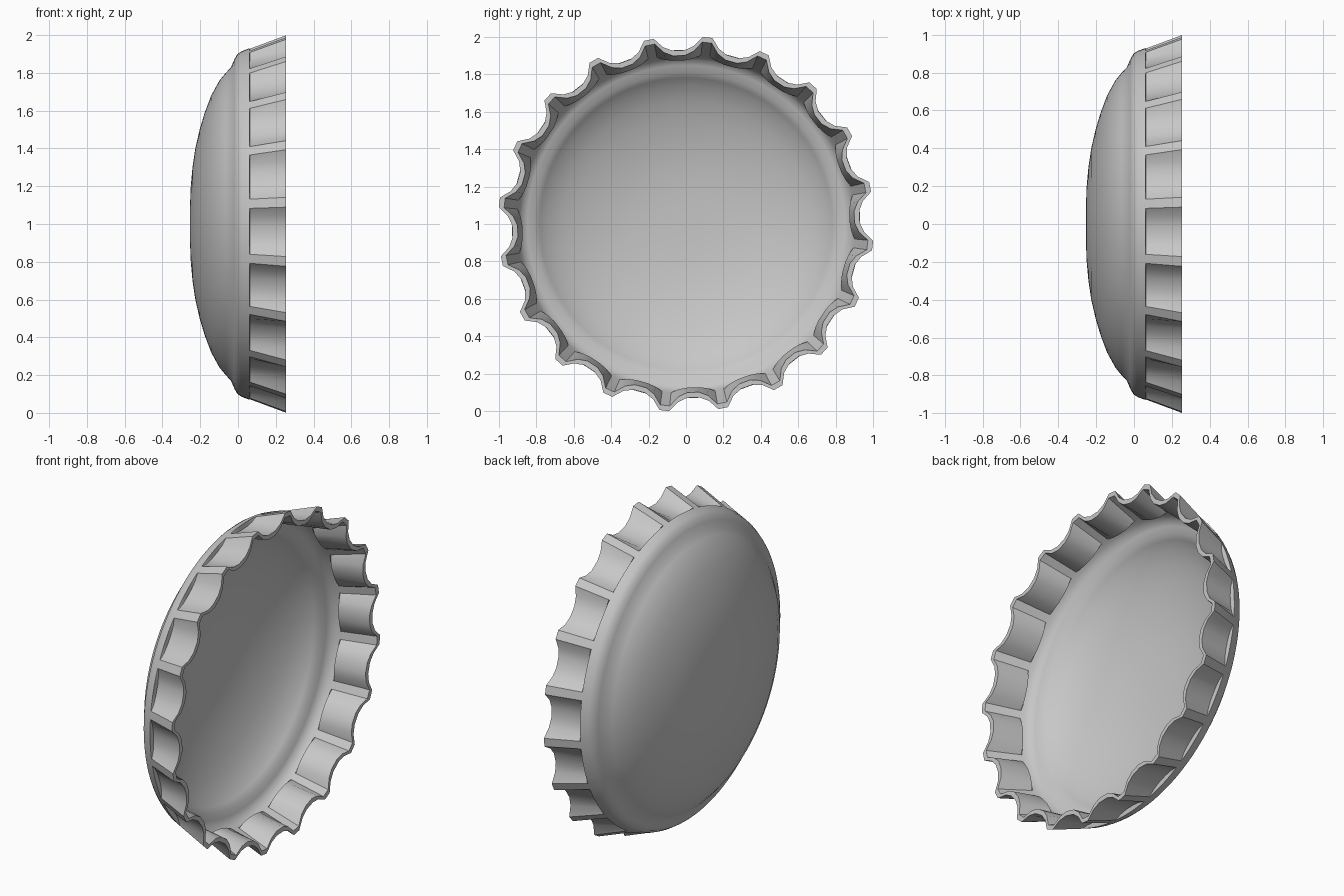
import bpy, bmesh
from math import radians, sin, cos

if "Cube" in bpy.data.objects:
    bpy.data.objects.remove(bpy.data.objects["Cube"], do_unlink=True)

TEETH = 20
PHASE = radians(6.6)      # first ridge, measured from +z toward +y
WALL = 0.028
# Cross-section of one tooth: (degrees from valley centre, recess share)
TOOTH = [(-7.5, 0.0), (-5, 0.68), (-2, 1.0), (2, 1.0), (5, 0.68), (7.5, 0.0)]

# Profiles: (x, ridge radius, recess depth), from dome centre to open rim
dome = [(-0.254, 0.1), (-0.25, 0.2), (-0.241, 0.3), (-0.226, 0.4), (-0.203, 0.5),
        (-0.176, 0.59), (-0.142, 0.68), (-0.098, 0.76), (-0.065, 0.8), (-0.037, 0.83)]
shoulder = [(-0.02, 0.87), (-0.003, 0.9), (0.02, 0.915)]
skirt = [(0.06, 0.93, 0.0), (0.064, 0.932, 0.03), (0.255, 1.003, 0.075)]

outer = [(x, r, 0.0) for x, r in dome + shoulder] + skirt
inner = [(x + WALL, r * 0.975, 0.0) for x, r in dome]
inner += [(x + WALL * 0.7, r - WALL * 0.8, 0.0) for x, r in shoulder]
inner += [(x, r - WALL, d) for x, r, d in skirt]


def add_ring(bm, x, radius, depth):
    ring = []
    for t in range(TEETH):
        for offset, share in TOOTH:
            a = PHASE + radians((t + 0.5) * 360 / TEETH + offset)
            r = radius - depth * share
            ring.append(bm.verts.new((x, r * sin(a), 1 + r * cos(a))))
    return ring


bm = bmesh.new()
rings = [add_ring(bm, *p) for p in outer + inner[::-1]]
for a, b in zip(rings, rings[1:]):
    for i in range(len(a)):
        j = (i + 1) % len(a)
        bm.faces.new((a[i], a[j], b[j], b[i]))
# Close the dome centre on both sides
for ring, x in ((rings[0], -0.255), (rings[-1], -0.255 + WALL)):
    pole = bm.verts.new((x, 0, 1))
    for i in range(len(ring)):
        bm.faces.new((pole, ring[i], ring[(i + 1) % len(ring)]))
bmesh.ops.recalc_face_normals(bm, faces=bm.faces)

mesh = bpy.data.meshes.new("bottle_cap")
bm.to_mesh(mesh)
bm.free()
cap = bpy.data.objects.new("bottle_cap", mesh)
bpy.context.collection.objects.link(cap)

# Plain metal grey
grey = bpy.data.materials.new("light_grey")
grey.use_nodes = True
colour = (0.57, 0.57, 0.57, 1)
grey.diffuse_color = colour
grey.node_tree.nodes["Principled BSDF"].inputs["Base Color"].default_value = colour
mesh.materials.append(grey)

bpy.ops.object.select_all(action="DESELECT")
cap.select_set(True)
bpy.context.view_layer.objects.active = cap
bpy.ops.object.shade_smooth_by_angle(angle=radians(34))
